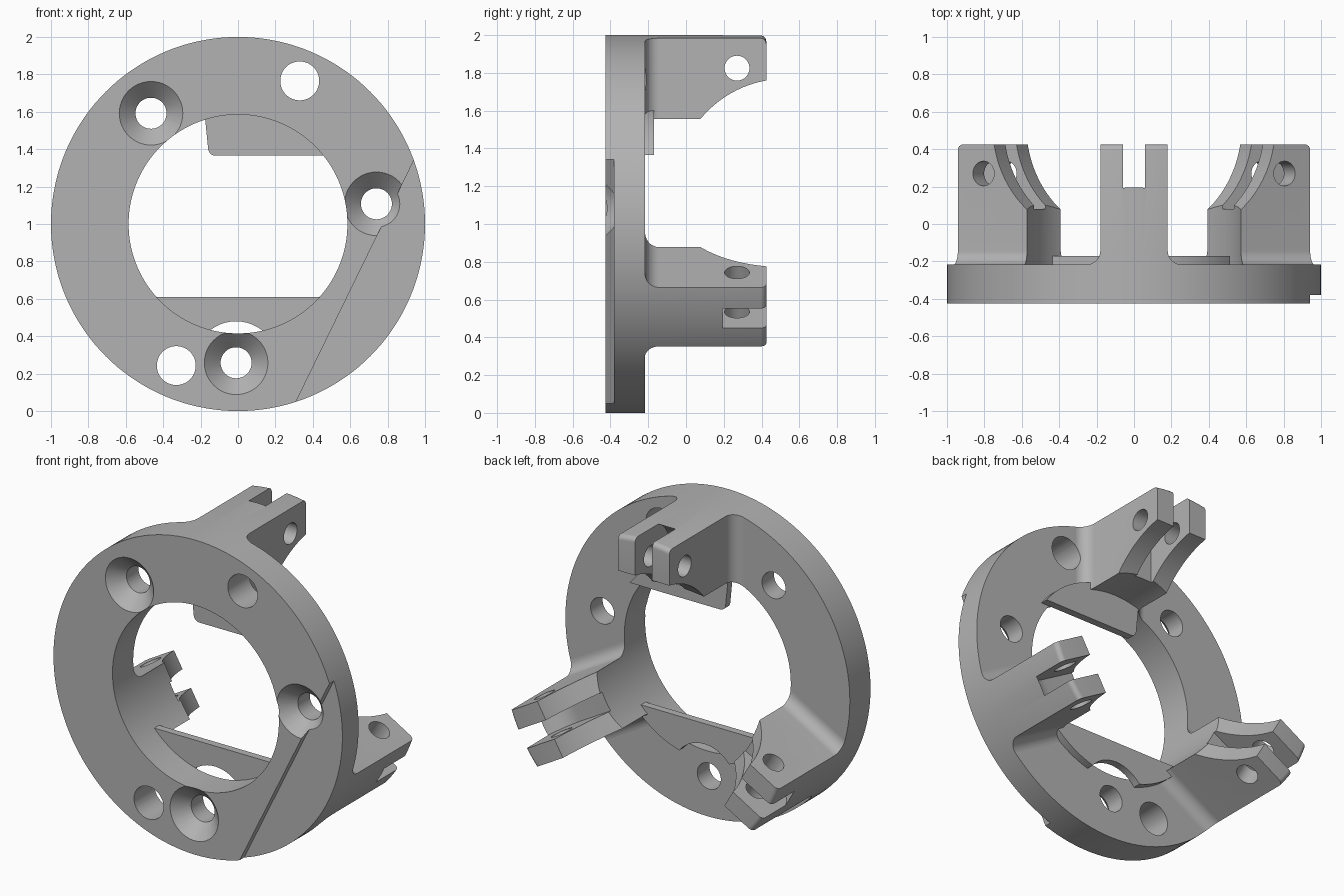
import bpy, bmesh, math
from mathutils import Matrix, Vector

if "Cube" in bpy.data.objects:
    bpy.data.objects.remove(bpy.data.objects["Cube"])

BACK, FRONT, TIP = -0.217, -0.425, 0.425
BORE, RIM = 0.585, 1.0

grey = bpy.data.materials.new("plain grey")
grey.use_nodes = True
colour = (0.45, 0.45, 0.45, 1)
grey.diffuse_color = colour
grey.node_tree.nodes["Principled BSDF"].inputs["Base Color"].default_value = colour


def make(name, bm):
    bmesh.ops.remove_doubles(bm, verts=bm.verts, dist=1e-5)
    bmesh.ops.recalc_face_normals(bm, faces=bm.faces)
    mesh = bpy.data.meshes.new(name)
    bm.to_mesh(mesh)
    bm.free()
    mesh.materials.append(grey)
    obj = bpy.data.objects.new(name, mesh)
    bpy.context.collection.objects.link(obj)
    return obj


def arc(cx, cy, r, start, end, n=12):
    steps = [math.radians(start + (end - start) * i / n) for i in range(n + 1)]
    return [(cx + r * math.cos(a), cy + r * math.sin(a)) for a in steps]


def prism(name, points, axis, lo, hi):
    """Extrude a flat outline along one axis; the outline uses the other two in order."""
    bm = bmesh.new()
    rings = []
    for level in (lo, hi):
        ring = []
        for p in points:
            co = list(p)
            co.insert("xyz".index(axis), level)
            ring.append(bm.verts.new(co))
        bm.faces.new(ring)
        rings.append(ring)
    n = len(points)
    for i in range(n):
        j = (i + 1) % n
        bm.faces.new((rings[0][i], rings[0][j], rings[1][j], rings[1][i]))
    return make(name, bm)


def disc(name, u, v, r, axis, lo, hi, n=48):
    return prism(name, arc(u, v, r, 0, 360 - 360 / n, n - 1), axis, lo, hi)


def lathe(name, profile, steps=144):
    """Turn a closed (radius, y) profile about the y axis."""
    bm = bmesh.new()
    verts = [bm.verts.new((r, y, 0)) for r, y in profile]
    edges = [bm.edges.new((verts[i - 1], verts[i])) for i in range(len(verts))]
    bmesh.ops.spin(bm, geom=verts + edges, cent=(0, 0, 0), axis=(0, 1, 0),
                   angle=math.tau, steps=steps)
    return make(name, bm)


def cut(obj, tool, operation="DIFFERENCE"):
    mod = obj.modifiers.new("cut", "BOOLEAN")
    mod.operation, mod.object, mod.solver = operation, tool, "EXACT"
    bpy.context.view_layer.update()
    graph = bpy.context.evaluated_depsgraph_get()
    mesh = bpy.data.meshes.new_from_object(obj.evaluated_get(graph))
    obj.modifiers.clear()
    obj.data = mesh
    bpy.data.objects.remove(tool)


# Mounting ring
ring = lathe("mounting_ring", [(BORE, FRONT), (RIM, FRONT), (RIM, BACK), (BORE, BACK)])

# Shallow step on the front face, outside a slanted chord
cut(ring, prism("step_cutter", [(0.121, -1.337), (1.129, 0.727), (2, 0.7), (2, -1.4)],
                "y", -0.6, -0.38))

# Countersunk screw holes
for x, z in ((-0.465, 0.592), (0.74, 0.108), (-0.01, -0.742)):
    sink = lathe("sink_cutter", [(0, -0.5), (0.245, -0.5), (0.083, -0.338),
                                 (0.083, 0), (0, 0)], 48)
    sink.data.transform(Matrix.Translation((x, 0, z)))
    cut(ring, sink)

# Plain through holes
plain_holes = ((0.33, 0.765), (-0.33, -0.757))
for x, z in plain_holes:
    cut(ring, disc("hole_cutter", x, z, 0.104, "y", -0.6, 0))

# Forked arm: flared foot, curved to the ring, then cut to shape
fillet = 0.075
foot = arc(0.18 + fillet, BACK + fillet, fillet, 270, 180, 10)
half = foot + [(0.18, 0.6)]
outline = half + [(-x, y) for x, y in reversed(half)]
arm = prism("arm", outline, "z", 0.3, 1.2)
corner = arc(RIM - 0.03, TIP - 0.03, 0.03, 0, 90, 6)
tube = lathe("tube", [(BORE, -0.4), (RIM, -0.4)] + corner + [(BORE, TIP)])
cut(arm, tube, "INTERSECT")
cut(arm, disc("scoop", 0.528, 0.184, 0.585, "x", -0.5, 0.5, 96))
slot = [(0.08, 0.3)] + arc(0.27, 0.825, 0.19, 180, 90) + [(0.27, 1.2), (0.7, 1.2), (0.7, 0.3)]
cut(arm, prism("slot", slot, "x", -0.06, 0.06))
cut(arm, disc("pin_hole", 0.27, 0.825, 0.066, "x", -0.5, 0.5, 32))

arms = [arm]
for name, turn in (("left_arm", 120), ("right_arm", -120)):
    other = bpy.data.objects.new(name, arm.data.copy())
    bpy.context.collection.objects.link(other)
    other.data.transform(Matrix.Rotation(math.radians(turn), 4, "Y"))
    arms.append(other)
arm.name = "top_arm"
cut(arm, disc("hole_cutter", *plain_holes[0], 0.104, "y", -0.6, 0))

# Thin stop plates behind the bore, shaped as circle segments
PLATE_R, PLATE_BACK = 0.63, -0.17
end = math.degrees(math.asin(0.365 / PLATE_R))
side = math.degrees(math.acos(-0.18 / PLATE_R))
top_plate = prism("top_plate", arc(0, 0, PLATE_R, end, side, 24)
                  + arc(-0.12, 0.405, 0.04, 180, 270, 6), "y", BACK, PLATE_BACK)
end = math.degrees(math.asin(0.39 / PLATE_R))
bottom_plate = prism("bottom_plate", arc(0, 0, PLATE_R, 180 + end, 360 - end, 32),
                     "y", BACK, PLATE_BACK)
cut(bottom_plate, disc("relief", -0.01, -0.742, 0.222, "y", -0.6, 0))

# Stand the parts on the ground and shade them
bpy.ops.object.select_all(action="DESELECT")
for obj in [ring, top_plate, bottom_plate] + arms:
    obj.data.transform(Matrix.Translation(Vector((0, 0, 1))))
    obj.select_set(True)
bpy.context.view_layer.objects.active = ring
bpy.ops.object.shade_smooth_by_angle(angle=math.radians(25))
